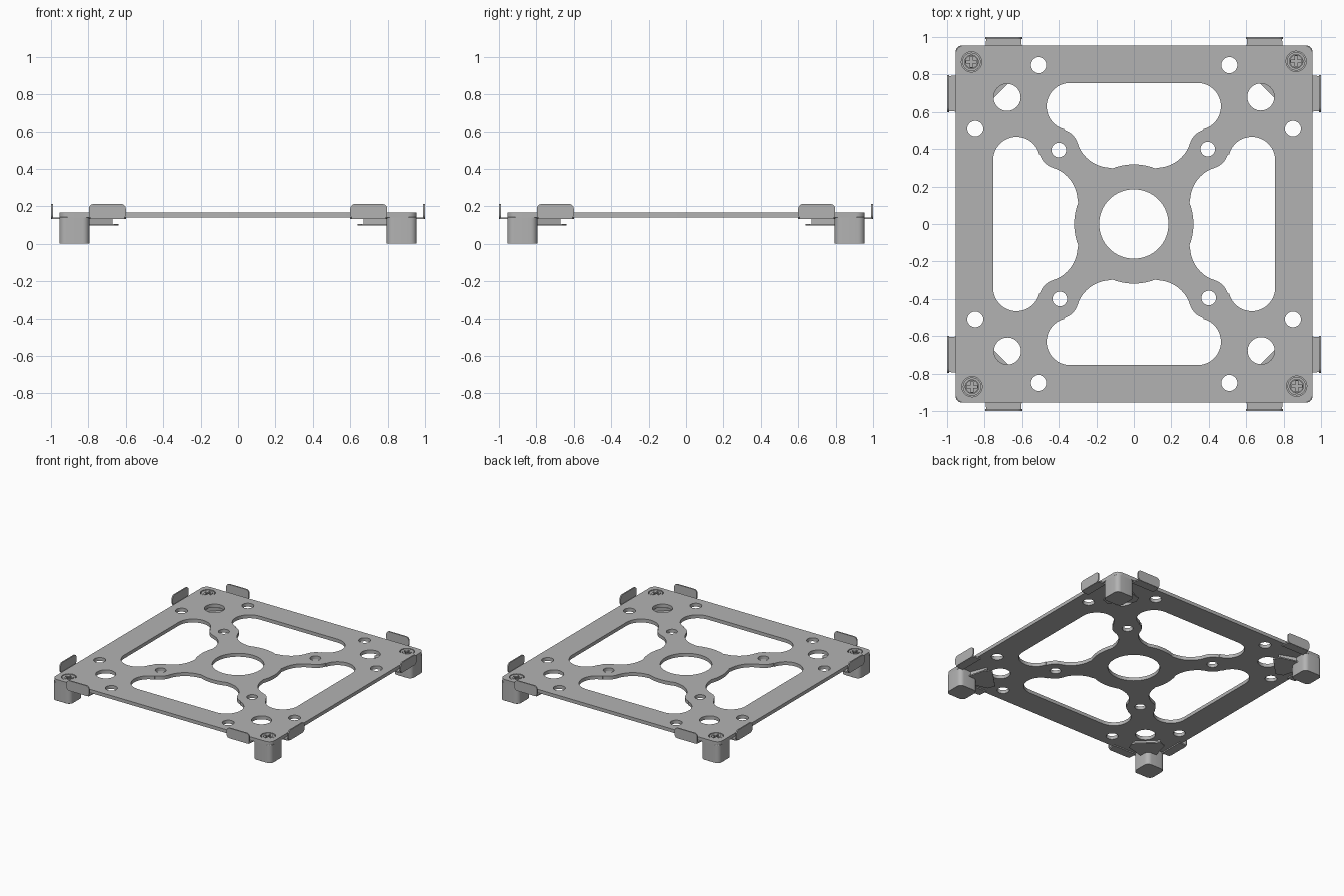
import bpy, bmesh
from math import sin, cos, pi, radians
from mathutils import Matrix

if "Cube" in bpy.data.objects:
    bpy.data.objects.remove(bpy.data.objects["Cube"])

metal = bpy.data.materials.new("brushed_grey_metal")
metal.use_nodes = True
GREY = (0.45, 0.45, 0.45, 1)
metal.diffuse_color = GREY
metal.node_tree.nodes["Principled BSDF"].inputs["Base Color"].default_value = GREY

BOTTOM, TOP, HALF = 0.14, 0.167, 0.955
SIDES = ("right", "back", "left", "front")


def arc(cx, cy, r, a0, a1, n=12):
    steps = [radians(a0 + (a1 - a0) * i / n) for i in range(n + 1)]
    return [(cx + r * cos(a), cy + r * sin(a)) for a in steps]


def circle(cx, cy, r, n=40):
    return arc(cx, cy, r, 0, 360, n)[:-1]


def rounded_rect(x0, y0, x1, y1, r):
    return (arc(x1 - r, y1 - r, r, 0, 90, 6) + arc(x0 + r, y1 - r, r, 90, 180, 6)
            + arc(x0 + r, y0 + r, r, 180, 270, 6) + arc(x1 - r, y0 + r, r, 270, 360, 6))


def turn(points, k):
    c, s = (1, 0, -1, 0)[k], (0, 1, 0, -1)[k]
    return [(x * c - y * s, x * s + y * c) for x, y in points]


def prism(name, loops, z0, z1, matrix=Matrix(), bevel=0):
    """Extrude an outline, with any further loops as holes."""
    curve = bpy.data.curves.new(name, 'CURVE')
    curve.dimensions, curve.fill_mode = '2D', 'BOTH'
    curve.extrude = (z1 - z0) / 2
    for loop in loops:
        spline = curve.splines.new('POLY')
        spline.points.add(len(loop) - 1)
        for point, (x, y) in zip(spline.points, loop):
            point.co = (x, y, 0, 1)
        spline.use_cyclic_u = True
    temp = bpy.data.objects.new(name, curve)
    bpy.context.collection.objects.link(temp)
    graph = bpy.context.evaluated_depsgraph_get()
    mesh = bpy.data.meshes.new_from_object(temp.evaluated_get(graph))
    bpy.data.objects.remove(temp)
    bm = bmesh.new()
    bm.from_mesh(mesh)
    bmesh.ops.remove_doubles(bm, verts=bm.verts, dist=1e-5)
    bmesh.ops.recalc_face_normals(bm, faces=bm.faces)
    bm.transform(matrix @ Matrix.Translation((0, 0, (z0 + z1) / 2)))
    bm.to_mesh(mesh)
    bm.free()
    mesh.materials.clear()
    mesh.materials.append(metal)
    obj = bpy.data.objects.new(name, mesh)
    bpy.context.collection.objects.link(obj)
    bpy.ops.object.select_all(action='DESELECT')
    obj.select_set(True)
    bpy.context.view_layer.objects.active = obj
    bpy.ops.object.shade_smooth_by_angle(angle=radians(35))
    if bevel:
        mod = obj.modifiers.new("soft_edges", 'BEVEL')
        mod.width, mod.segments, mod.limit_method = bevel, 2, 'ANGLE'
        mod.angle_limit = radians(50)
    return obj


# Window outline: half of it, then mirrored
half = (arc(0.34, 0.63, 0.125, 90, -75, 20) + arc(0.4, 0.4, 0.105, 105, 162, 8)
        + arc(0.12, 0.49, 0.19, -27, -86, 12) + arc(0, 0, 0.318, 69, 90, 6))
window = half + [(-x, y) for x, y in reversed(half[:-1])]

# Main plate with windows and holes
loops = [rounded_rect(-HALF, -HALF, HALF, HALF, 0.045), circle(0, 0, 0.185, 64)]
holes = [(0.51, 0.85, 0.043), (0.85, 0.51, 0.043), (0.395, 0.4, 0.039),
         (0.678, 0.68, 0.072), (0.867, 0.87, 0.054)]
for k in range(4):
    loops.append(turn(window, k))
    loops += [turn(circle(*hole), k) for hole in holes]
prism("mounting_plate", loops, BOTTOM, TOP)

# Phillips recess outline
w, l = 0.007, 0.028
arm = [(l, -w), (l, w), (w, w)]
cross = [p for k in range(4) for p in turn(arm, k)]

UPRIGHT = Matrix(((0, 0, 1, 0), (1, 0, 0, 0), (0, 1, 0, 0), (0, 0, 0, 1)))

for k, side in enumerate(SIDES):
    rot = Matrix.Rotation(k * pi / 2, 4, 'Z')

    # Corner foot
    prism(side + "_corner_foot", [rounded_rect(0.795, 0.795, HALF, HALF, 0.035)],
          0, BOTTOM + 0.002, rot, 0.008)

    # Diagonal clip flange and its spacer beneath the plate
    prism(side + "_clip_flange", [[(0.64, 0.785), (0.785, 0.64), (0.84, 0.66),
                                   (0.9, 0.9), (0.66, 0.84)]], 0.097, 0.106, rot)
    prism(side + "_clip_spacer", [[(0.67, 0.81), (0.81, 0.67), (0.9, 0.9)]],
          0.106, BOTTOM, rot)

    # Countersunk screw: seat, slotted head
    at = rot @ Matrix.Translation((0.867, 0.87, 0))
    prism(side + "_screw_seat", [circle(0, 0, 0.053)], 0.135, 0.15, at)
    prism(side + "_screw_rim", [circle(0, 0, 0.049), circle(0, 0, 0.036)],
          0.149, 0.164, at)
    prism(side + "_screw_head", [circle(0, 0, 0.034), cross], 0.149, 0.165, at)

    # Pair of upturned tabs on each edge
    for label, y0 in (("first", -0.797), ("second", 0.6)):
        y1 = y0 + 0.197
        prism(f"{side}_{label}_tab_wall", [rounded_rect(y0, 0.132, y1, 0.212, 0.025)],
              0.99, 1.0, rot @ UPRIGHT)
        prism(f"{side}_{label}_tab_flange",
              [[(0.93, y0), (0.995, y0 + 0.006), (0.995, y1 - 0.006), (0.93, y1)]],
              0.131, 0.141, rot)
